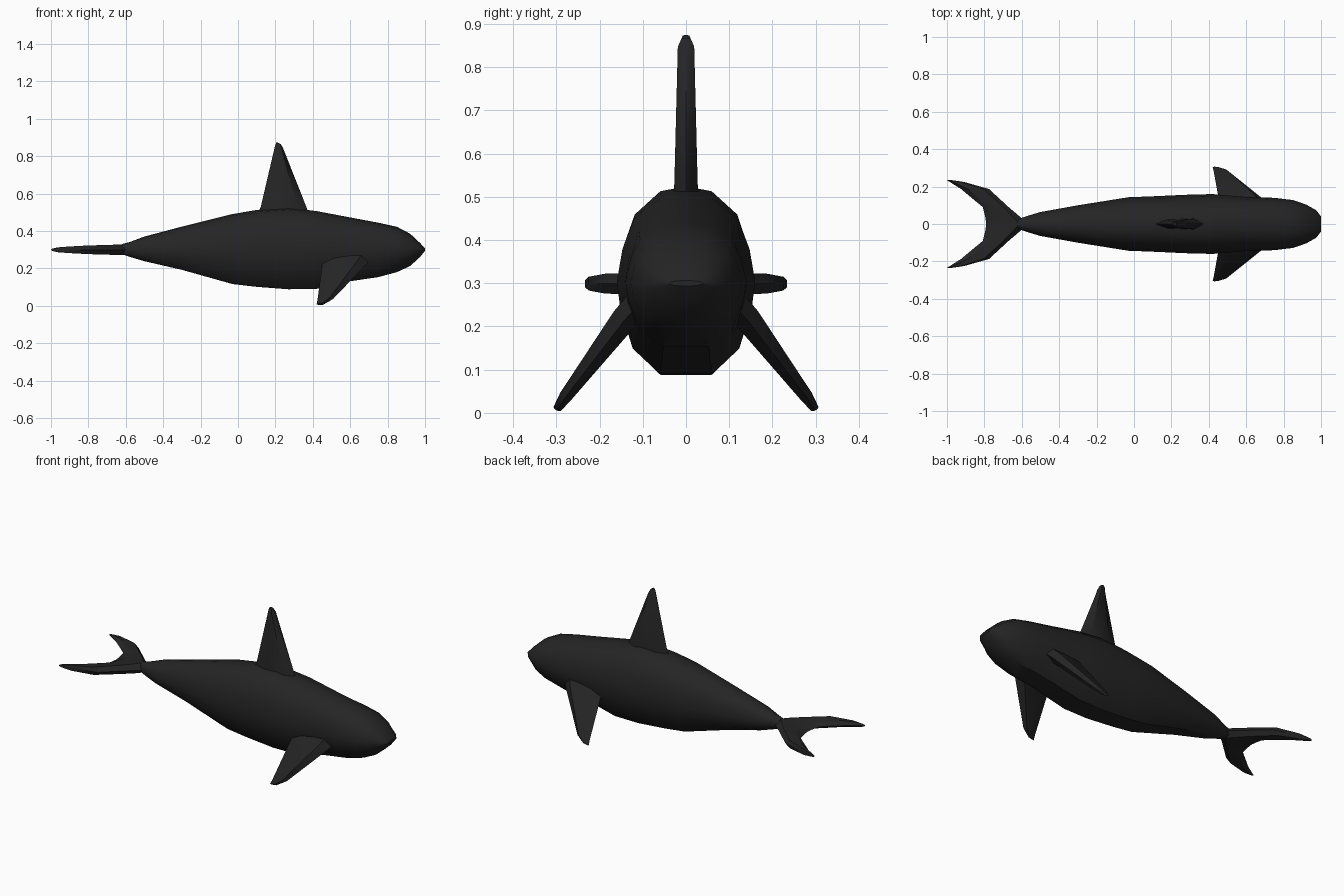
import bpy, bmesh
from mathutils import Vector

if "Cube" in bpy.data.objects:
    bpy.data.objects.remove(bpy.data.objects["Cube"])

skin = bpy.data.materials.new("black_skin")
skin.diffuse_color = (0.018, 0.018, 0.018, 1)
skin.use_nodes = True
skin.node_tree.nodes["Principled BSDF"].inputs["Base Color"].default_value = skin.diffuse_color


def loft(name, rings, mirror=False):
    """Bridge equal-sized rings of points, cap both ends, optionally mirror across y."""
    bm = bmesh.new()
    loops = [[bm.verts.new(p) for p in ring] for ring in rings]
    n = len(loops[0])
    for a, b in zip(loops, loops[1:]):
        for i in range(n):
            j = (i + 1) % n
            bm.faces.new((a[i], a[j], b[j], b[i]))
    bm.faces.new(loops[0])
    bm.faces.new(loops[-1])
    if mirror:
        copy = bmesh.ops.duplicate(bm, geom=bm.verts[:] + bm.edges[:] + bm.faces[:])
        for v in copy["geom"]:
            if isinstance(v, bmesh.types.BMVert):
                v.co.y *= -1
    bmesh.ops.recalc_face_normals(bm, faces=bm.faces)
    mesh = bpy.data.meshes.new(name)
    bm.to_mesh(mesh)
    bm.free()
    mesh.materials.append(skin)
    obj = bpy.data.objects.new(name, mesh)
    bpy.context.collection.objects.link(obj)
    bpy.ops.object.select_all(action='DESELECT')
    obj.select_set(True)
    bpy.context.view_layer.objects.active = obj
    bpy.ops.object.shade_smooth_by_angle(angle=0.6)
    return obj


def fin(name, stations, normal, mirror=False):
    """Loft six-sided blade sections given (leading point, trailing point, half thickness)."""
    normal = Vector(normal).normalized()
    rings = []
    for lead, trail, t in stations:
        a, b = Vector(lead), Vector(trail)
        q1, q2 = a.lerp(b, 0.2), a.lerp(b, 0.75)
        rings.append([a, q1 + normal * t, q2 + normal * t * 0.8,
                      b, q2 - normal * t * 0.8, q1 - normal * t])
    return loft(name, rings, mirror)


# Body: half cross-section, then stations of x, half width, top z, bottom z
half = [(0.38, -1), (0.77, -0.72), (0.95, -0.28), (1, 0.02),
        (0.92, 0.38), (0.76, 0.71), (0.38, 0.95)]
profile = half + [(0, 1)] + [(-y, z) for y, z in reversed(half)]
stations = [(-0.62, 0.026, 0.33, 0.275), (-0.58, 0.04, 0.34, 0.262),
            (-0.50, 0.064, 0.37, 0.238), (-0.30, 0.100, 0.423, 0.192),
            (-0.03, 0.143, 0.490, 0.116), (0.10, 0.148, 0.512, 0.101),
            (0.27, 0.156, 0.524, 0.088), (0.42, 0.160, 0.506, 0.090),
            (0.60, 0.144, 0.472, 0.131), (0.75, 0.140, 0.444, 0.153),
            (0.85, 0.128, 0.422, 0.180), (0.92, 0.104, 0.385, 0.212),
            (0.975, 0.073, 0.334, 0.262), (1.0, 0.040, 0.306, 0.294)]
mid = 0.30
loft("body", [[(x, y * w, mid + z * ((top - mid) if z > 0 else (mid - bot)))
               for y, z in profile] for x, w, top, bot in stations])

# Dorsal fin
fin("dorsal_fin", [((0.39, 0, 0.46), (0.09, 0, 0.46), 0.034),
                   ((0.365, 0, 0.53), (0.122, 0, 0.53), 0.027),
                   ((0.24, 0, 0.845), (0.198, 0, 0.855), 0.019),
                   ((0.228, 0, 0.865), (0.207, 0, 0.875), 0.010)], (0, 1, 0))

# Pectoral fins, swept down and back
fin("pectoral_fins", [((0.73, 0.09, 0.27), (0.45, 0.09, 0.27), 0.036),
                      ((0.68, 0.142, 0.215), (0.45, 0.15, 0.22), 0.030),
                      ((0.51, 0.278, 0.038), (0.425, 0.287, 0.03), 0.015),
                      ((0.46, 0.296, 0.010), (0.42, 0.303, 0.008), 0.009)],
    (0, 0.77, 0.64), mirror=True)

# Tail flukes, built as one span from side to side
side = [(0.0, -0.57, -0.79, 0.029), (0.035, -0.605, -0.795, 0.028),
        (0.09, -0.67, -0.808, 0.026), (0.187, -0.775, -0.925, 0.023),
        (0.225, -0.91, -0.985, 0.016), (0.234, -0.97, -1.0, 0.008)]
span = [(-y, a, b, t) for y, a, b, t in reversed(side[1:])] + side
fin("tail_flukes", [((a, y, 0.299), (b, y, 0.299), t) for y, a, b, t in span], (0, 0, 1))
